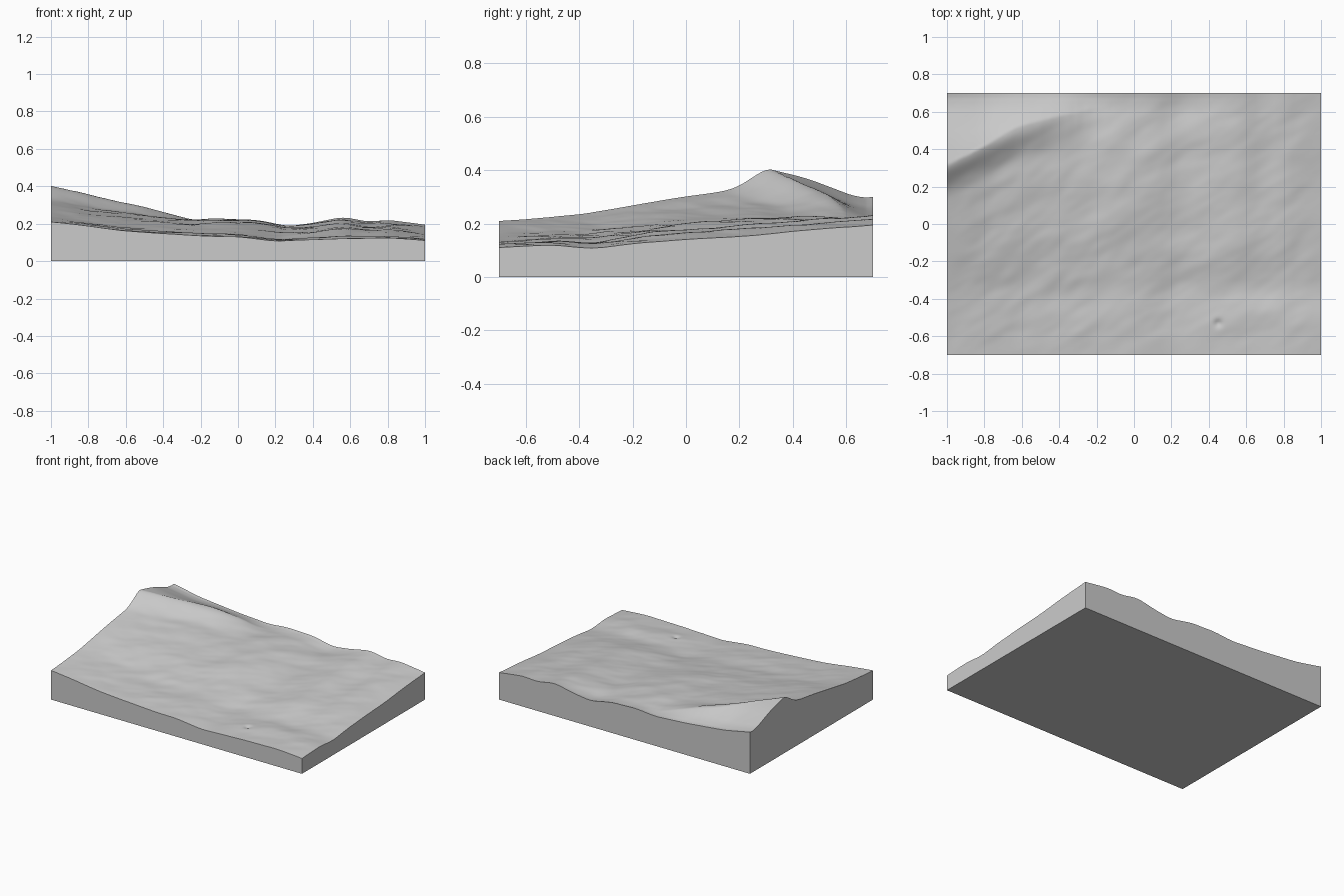
import bpy, bmesh, math
from mathutils import Vector, noise

cube = bpy.data.objects.get("Cube")
if cube:
    bpy.data.objects.remove(cube, do_unlink=True)

HALF_Y = 0.7

# Edge profiles of the land: (position, height)
FRONT = [(-1, .21), (-.85, .195), (-.6, .16), (-.2, .135), (0, .13), (.2, .106), (.5, .12), (.8, .126), (1, .11)]
BACK = [(-1, .30), (-.8, .26), (-.5, .23), (-.25, .213), (-.1, .226), (.1, .22), (.27, .188), (.4, .205),
        (.56, .237), (.7, .21), (.8, .22), (1, .195)]
WEST = [(-.7, .21), (-.4, .235), (-.2, .268), (0, .302), (.2, .325), (.45, .318), (.65, .284), (.7, .30)]
EAST = [(-.7, .11), (-.5, .12), (-.35, .106), (-.2, .125), (0, .14), (.3, .16), (.5, .18), (.7, .195)]
# Mountain crest: its course in plan and its rise over the land
CREST_Y = [(-1, .32), (-.8, .42), (-.6, .53), (-.4, .58), (-.2, .62), (1, .62)]
CREST_RISE = [(-1, .08), (-.8, .075), (-.6, .072), (-.4, .048), (-.22, 0), (1, 0)]


def linear(points, t):
    if t <= points[0][0]:
        return points[0][1]
    for (a, u), (b, v) in zip(points, points[1:]):
        if t <= b:
            return u + (v - u) * (t - a) / (b - a)
    return points[-1][1]


def profile(points, t, reach=0.04):
    """Piecewise profile with softened corners."""
    reach = min(reach, t - points[0][0], points[-1][0] - t)
    return sum(linear(points, t + reach * k / 2) for k in range(-2, 3)) / 5


def base_height(x, y):
    """Blend the four edge profiles across the block."""
    u, v = (x + 1) / 2, (y + HALF_Y) / (2 * HALF_Y)
    across = (1 - u) * profile(WEST, y) + u * profile(EAST, y)
    along = (1 - v) * profile(FRONT, x) + v * profile(BACK, x)
    corners = ((1 - v) * ((1 - u) * FRONT[0][1] + u * FRONT[-1][1])
               + v * ((1 - u) * BACK[0][1] + u * BACK[-1][1]))
    return across + along - corners


def crest(x, y):
    """Steep front slope, straight back slope."""
    middle, rise = profile(CREST_Y, x), profile(CREST_RISE, x, .1)
    d = y - middle
    if d > 0:
        return rise * max(0, 1 - d / (HALF_Y - middle))
    return rise * math.exp(-(d / (.10 + .04 * (x + 1))) ** 2)


def ripples(x, y):
    """Slanted folds, calmer on the back slope and at the rim."""
    along, across = .85 * x + .53 * y, -.53 * x + .85 * y
    value = 0
    for scale, size in ((3.2, .009), (7, .0055), (14, .0018)):
        value += size * noise.noise(Vector((along * scale * .65, across * scale * 1.3, scale)))
    rim = min(1 - abs(x), HALF_Y - abs(y))
    calm = min(1, .25 + rim * 6)
    if x < -.3 and y > profile(CREST_Y, x):
        calm *= .25
    return value * calm


def height(x, y):
    pit = -.012 * math.exp(-((x - .45) ** 2 + (y + .53) ** 2) / .0004)
    return base_height(x, y) + crest(x, y) + ripples(x, y) + pit


# Land surface
bm = bmesh.new()
bmesh.ops.create_grid(bm, x_segments=200, y_segments=140, size=1)
for v in bm.verts:
    v.co.y *= HALF_Y
    v.co.z = height(v.co.x, v.co.y)
for f in bm.faces:
    f.smooth = True

# Side walls and floor
rim = [e for e in bm.edges if e.is_boundary]
walls = bmesh.ops.extrude_edge_only(bm, edges=rim)["geom"]
for part in walls:
    if isinstance(part, bmesh.types.BMVert):
        part.co.z = 0
    elif isinstance(part, bmesh.types.BMFace):
        part.smooth = False
floor_edges = [e for e in bm.edges if e.is_boundary]
for f in bmesh.ops.edgeloop_fill(bm, edges=floor_edges)["faces"]:
    f.smooth = False
bmesh.ops.recalc_face_normals(bm, faces=bm.faces)

mesh = bpy.data.meshes.new("terrain_block")
bm.to_mesh(mesh)
bm.free()
terrain = bpy.data.objects.new("terrain_block", mesh)
bpy.context.collection.objects.link(terrain)

# Stone grey
grey = bpy.data.materials.new("stone_grey")
grey.use_nodes = True
grey.diffuse_color = (.6, .6, .6, 1)
grey.node_tree.nodes["Principled BSDF"].inputs["Base Color"].default_value = (.6, .6, .6, 1)
mesh.materials.append(grey)

# Keep the rim crisp
bpy.ops.object.select_all(action="DESELECT")
terrain.select_set(True)
bpy.context.view_layer.objects.active = terrain
bpy.ops.object.shade_smooth_by_angle(angle=math.radians(40))
